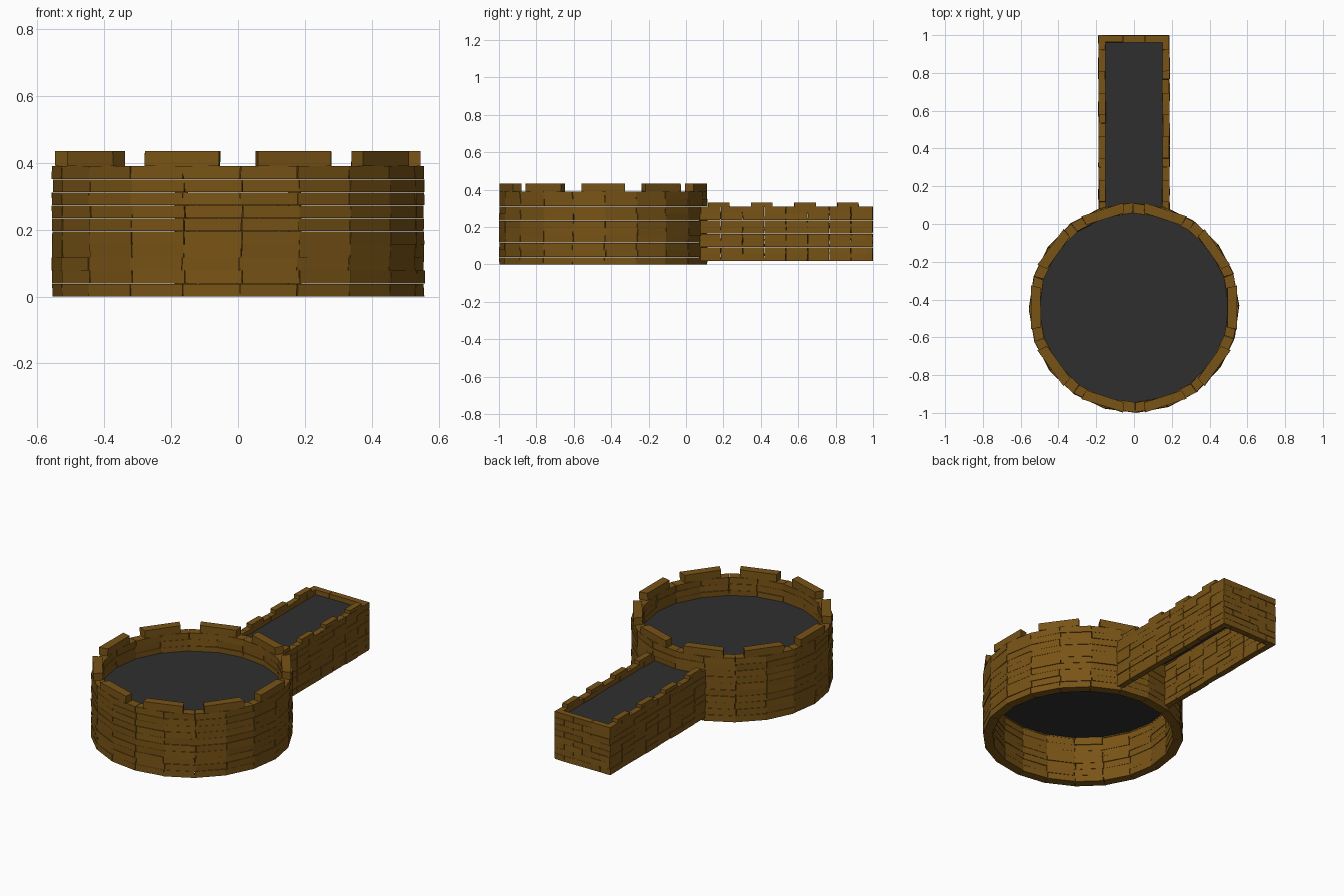
import bpy, bmesh, random
from math import sin, cos, radians, pi
from mathutils import Vector

if "Cube" in bpy.data.objects:
    bpy.data.objects.remove(bpy.data.objects["Cube"])

random.seed(4)
CY = -0.4425          # tower centre
FLOOR_Z = 0.28


def material(name, col):
    m = bpy.data.materials.new(name)
    m.diffuse_color = (*col, 1)
    m.use_nodes = True
    m.node_tree.nodes["Principled BSDF"].inputs["Base Color"].default_value = m.diffuse_color
    return m


BRICK = material("brown_brick", (0.19, 0.088, 0.008))
DARK = material("dark_floor", (0.028, 0.028, 0.028))


def finish(bm, name, mat):
    bmesh.ops.recalc_face_normals(bm, faces=bm.faces[:])
    me = bpy.data.meshes.new(name)
    bm.to_mesh(me)
    bm.free()
    me.materials.append(mat)
    ob = bpy.data.objects.new(name, me)
    bpy.context.collection.objects.link(ob)
    return ob


def brick(bm, quad, z0, z1, jit=0.0015):
    """Roughly cut block standing on a four-point footprint."""
    def j():
        return random.uniform(-jit, jit)
    lo = [bm.verts.new((x + j(), y + j(), z0)) for x, y in quad]
    hi = [bm.verts.new((x + j(), y + j(), z1)) for x, y in quad]
    bm.faces.new(lo[::-1])
    bm.faces.new(hi)
    for i in range(4):
        k = (i + 1) % 4
        bm.faces.new((lo[i], lo[k], hi[k], hi[i]))


def arc_quad(a0, a1, r0, r1):
    """Footprint of one straight-sided wedge; angles run from the front."""
    def p(a, r):
        return (r * sin(radians(a)), CY - r * cos(radians(a)))
    return [p(a0, r1), p(a1, r1), p(a1, r0), p(a0, r0)]


def rect(x0, x1, y0, y1):
    return [(x0, y0), (x1, y0), (x1, y1), (x0, y1)]


# Round tower: ten courses of twenty blocks
bm = bmesh.new()
H = 0.039
for row in range(10):
    turn = 1 + random.uniform(-0.6, 0.6)
    for k in range(20):
        a = turn + k * 18
        d = random.uniform(-0.002, 0.002)
        brick(bm, arc_quad(a + 0.08, a + 17.92, 0.502 + d, 0.555 + d),
              row * H, (row + 1) * H - 0.001)
finish(bm, "tower_wall", BRICK)

# Tower battlements: ten straight blocks
bm = bmesh.new()
for k in range(10):
    a = 18 + 36 * k
    brick(bm, arc_quad(a - 12, a + 12, 0.505, 0.558), 0.389, 0.434)
finish(bm, "tower_battlements", BRICK)

# Corridor walls: long sides and end wall, eight courses
Y0, Y1, X, T = 0.07, 0.998, 0.187, 0.036
ROWS, COLS = 8, 8
h, w = (0.31 - 0.02) / ROWS, (Y1 - Y0) / COLS
for side, name in ((-1, "corridor_wall_left"), (1, "corridor_wall_right")):
    bm = bmesh.new()
    for row in range(ROWS):
        z = 0.02 + row * h
        for c in range(COLS):
            y, d = Y0 + c * w, random.uniform(-0.002, 0.002)
            x0, x1 = sorted((side * (X - T + d), side * (X + d)))
            brick(bm, rect(x0, x1, y + 0.001, y + w - 0.001), z, z + h - 0.001)
    # alternating battlements
    for c in range(4):
        y = 0.118 + c * 0.23
        x0, x1 = sorted((side * (X - T), side * X))
        brick(bm, rect(x0, x1, y, y + 0.115), 0.309, 0.331)
    finish(bm, name, BRICK)

bm = bmesh.new()
for row in range(ROWS):
    z = 0.02 + row * h
    cuts = [-X, -0.06, 0.06, X] if row % 2 else [-X, -0.12, 0, 0.12, X]
    for x0, x1 in zip(cuts, cuts[1:]):
        d = random.uniform(-0.001, 0.001)
        brick(bm, rect(x0 + 0.001, x1 - 0.001, Y1 - T + d, Y1 + d), z, z + h - 0.001)
finish(bm, "corridor_end_wall", BRICK)

# Dark floors, open below
bm = bmesh.new()
bmesh.ops.create_circle(bm, cap_ends=True, segments=40, radius=0.505)
bmesh.ops.translate(bm, verts=bm.verts[:], vec=Vector((0, CY, FLOOR_Z)))
finish(bm, "tower_floor", DARK)

bm = bmesh.new()
bm.faces.new([bm.verts.new((x, y, FLOOR_Z)) for x, y in rect(-0.16, 0.16, 0.075, 0.97)])
finish(bm, "corridor_floor", DARK)
